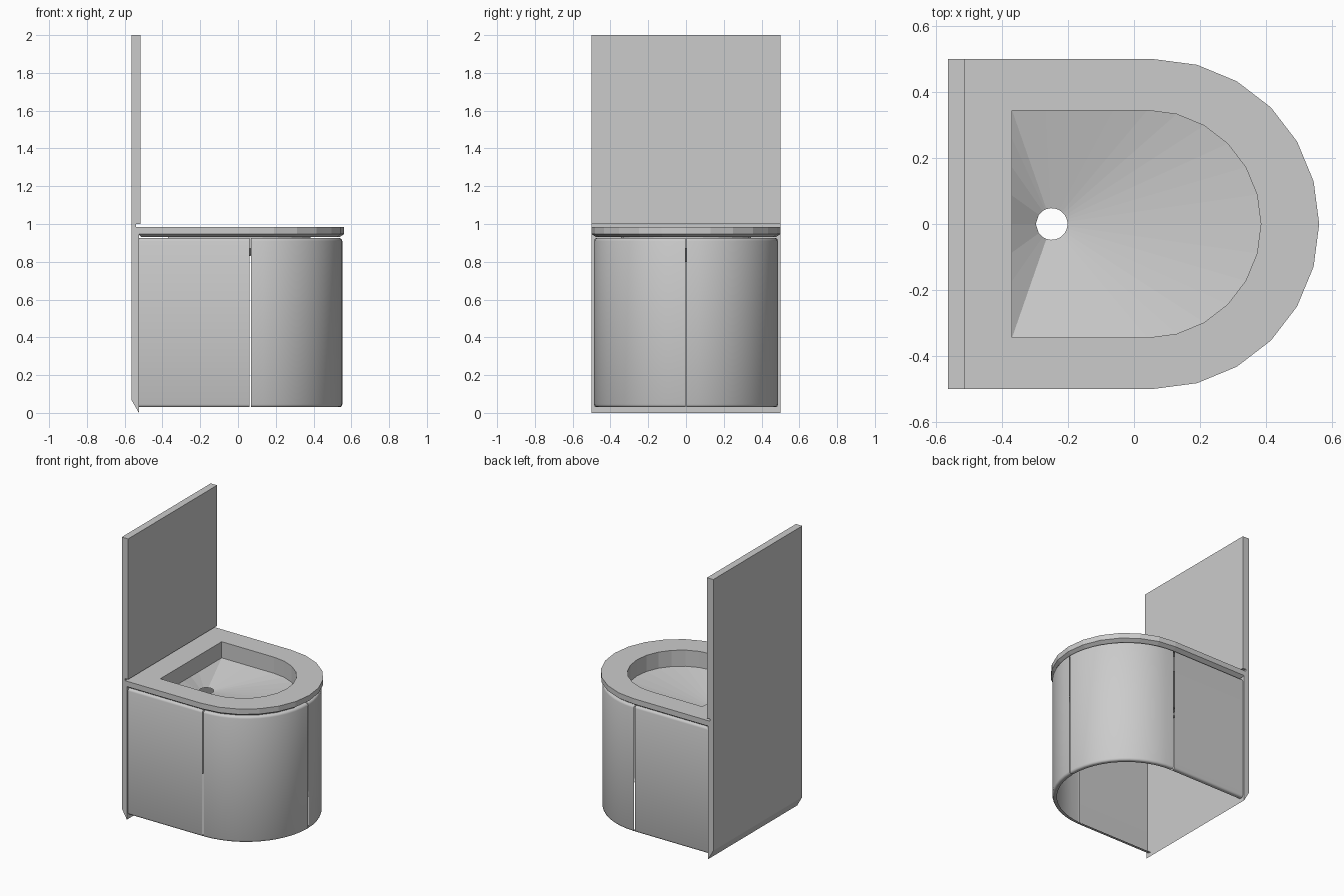
import bpy, bmesh
from math import cos, sin, pi, atan2
from mathutils import Vector

if "Cube" in bpy.data.objects:
    bpy.data.objects.remove(bpy.data.objects["Cube"])


def make_object(name, bm):
    bmesh.ops.recalc_face_normals(bm, faces=bm.faces)
    mesh = bpy.data.meshes.new(name)
    bm.to_mesh(mesh)
    bm.free()
    obj = bpy.data.objects.new(name, mesh)
    bpy.context.collection.objects.link(obj)
    return obj


def loft(rows, closed):
    bm = bmesh.new()
    rings = [[bm.verts.new(p) for p in row] for row in rows]
    n = len(rings[0])
    for a, b in zip(rings, rings[1:]):
        for i in range(n if closed else n - 1):
            j = (i + 1) % n
            bm.faces.new((a[i], a[j], b[j], b[i]))
    return bm


def d_loop(x_back, cx, r, z):
    """D-shaped outline: straight back and sides, 12-sided half round."""
    pts = [(cx + r * cos(k * pi / 12), r * sin(k * pi / 12)) for k in range(-6, 7)]
    pts += [(cx + (x_back - cx) * k / 4, r) for k in range(1, 5)]
    pts += [(x_back, r - 2 * r * k / 8) for k in range(1, 9)]
    pts += [(x_back + (cx - x_back) * k / 4, -r) for k in range(1, 4)]
    return [Vector((x, y, z)) for x, y in pts]


# Back panel: folded profile extruded across the width
profile = [(-.525, 0), (-.525, .985), (-.54, .985), (-.54, 1.0), (-.515, 1.0),
           (-.515, 2), (-.565, 2), (-.565, .07)]
bm = loft([[(x, y, z) for x, z in profile] for y in (-.5, .5)], True)
bm.verts.ensure_lookup_table()
n = len(profile)
bm.faces.new(bm.verts[:n])
bm.faces.new(bm.verts[n:])
make_object("back_panel", bm)

# Deck and bowl: one pressed sheet from drain hole to underside lip
basin = d_loop(-.37, .04, .345, .87)
drain = []
for p in basin:
    a = atan2(p.y, p.x + .25)
    drain.append((-.25 + .048 * cos(a), .048 * sin(a), .80))
rows = [drain, basin, d_loop(-.37, .04, .345, .985),
        d_loop(-.54, .062, .5, .985), d_loop(-.53, .062, .5, .947),
        d_loop(-.51, .062, .475, .93), d_loop(-.49, .062, .45, .93)]
make_object("deck_and_bowl", loft(rows, True))

# Apron: side and curved panels, mirrored front to back
R, CX, GAP = .487, .065, .004
section = [(.03, .03), (.012, .03), (.004, .034), (0, .045),
           (0, .91), (.004, .921), (.012, .925), (.03, .925)]


def apron_panel(name, path):
    rows = [[(x - nx * d, y - ny * d, z) for x, y, nx, ny in path]
            for d, z in section]
    obj = make_object(name, loft(rows, False))
    obj.modifiers.new("mirror", 'MIRROR').use_axis = (False, True, False)
    obj.modifiers["mirror"].use_mirror_merge = False
    bpy.context.view_layer.objects.active = obj
    obj.select_set(True)
    bpy.ops.object.shade_smooth_by_angle(angle=pi / 4)
    obj.select_set(False)


apron_panel("side_panels", [(-.525, -R, 0, -1), (CX - GAP, -R, 0, -1)])
arc = []
for k in range(13):
    a = -pi / 2 + .008 + (pi / 2 - .011) * k / 12
    arc.append((CX + R * cos(a), R * sin(a), cos(a), sin(a)))
apron_panel("curved_panels", arc)
